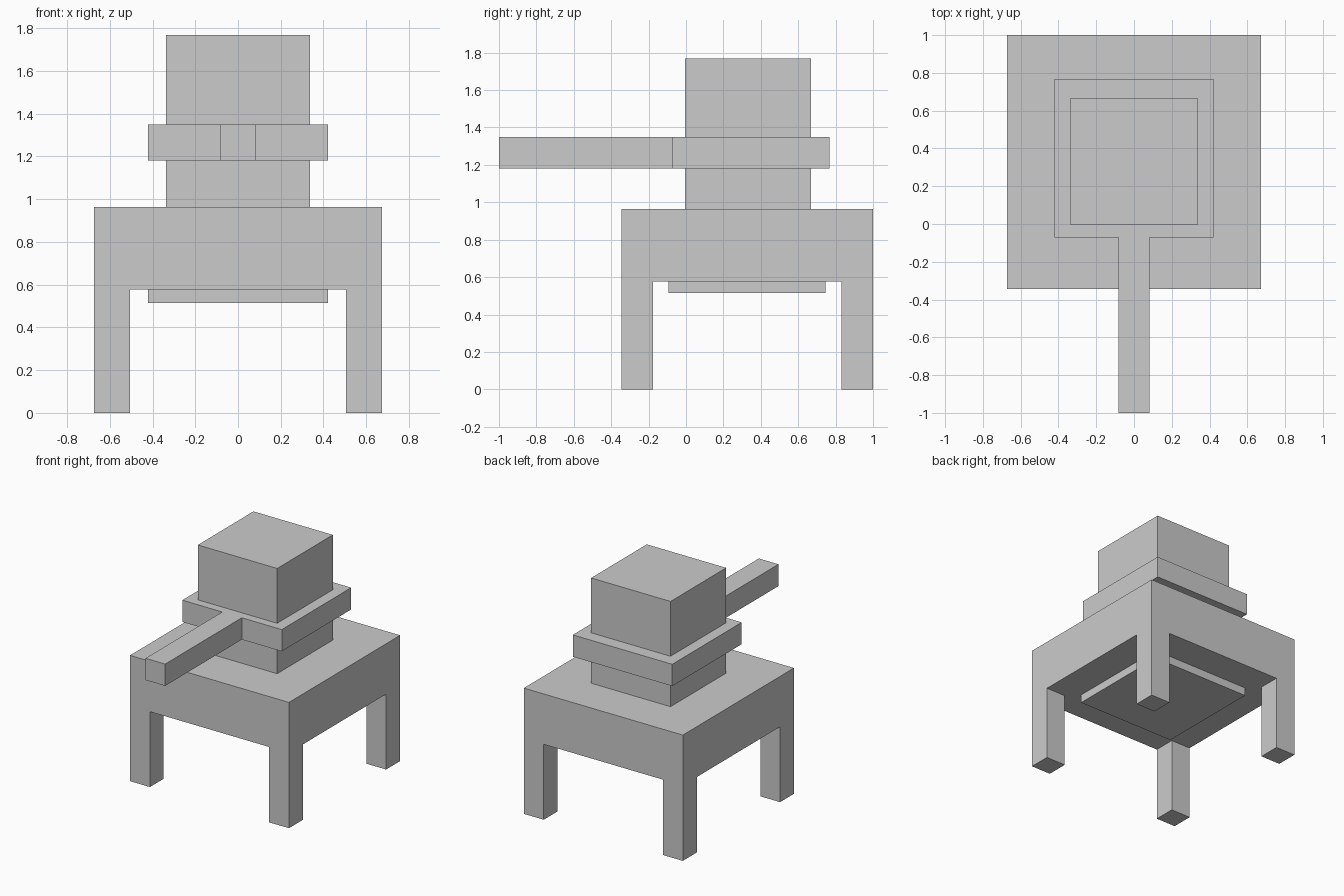
import bpy, bmesh
from mathutils import Vector

if "Cube" in bpy.data.objects:
    bpy.data.objects.remove(bpy.data.objects["Cube"])


def finish(name, bm):
    bmesh.ops.recalc_face_normals(bm, faces=bm.faces)
    mesh = bpy.data.meshes.new(name)
    bm.to_mesh(mesh)
    bm.free()
    obj = bpy.data.objects.new(name, mesh)
    bpy.context.collection.objects.link(obj)
    return obj


def extrude(bm, faces, dz):
    geom = bmesh.ops.extrude_face_region(bm, geom=faces)["geom"]
    verts = [g for g in geom if isinstance(g, bmesh.types.BMVert)]
    bmesh.ops.translate(bm, verts=verts, vec=Vector((0, 0, dz)))


def prism(name, outline, z0, z1):
    bm = bmesh.new()
    face = bm.faces.new([bm.verts.new((x, y, z0)) for x, y in outline])
    extrude(bm, [face], z1 - z0)
    return finish(name, bm)


def block(name, half_x, y0, y1, z0, z1):
    outline = [(-half_x, y0), (half_x, y0), (half_x, y1), (-half_x, y1)]
    return prism(name, outline, z0, z1)


# Table body: 3 x 3 slab whose corner cells are pulled down into legs
xs = (-0.673, -0.505, 0.505, 0.673)
ys = (-0.345, -0.177, 0.831, 1.0)
z_under, z_top = 0.577, 0.963
bm = bmesh.new()
v = [[bm.verts.new((x, y, z_under)) for y in ys] for x in xs]
cells = {(i, j): bm.faces.new((v[i][j], v[i + 1][j], v[i + 1][j + 1], v[i][j + 1]))
         for i in range(3) for j in range(3)}
top = bmesh.ops.duplicate(bm, geom=list(bm.verts) + list(bm.edges) + list(bm.faces))
bmesh.ops.translate(bm, verts=[g for g in top["geom"] if isinstance(g, bmesh.types.BMVert)],
                    vec=Vector((0, 0, z_top - z_under)))
bmesh.ops.bridge_loops(bm, edges=[e for e in bm.edges if e.is_boundary])
corners = [cells[i, j] for i in (0, 2) for j in (0, 2)]
for face in corners:
    extrude(bm, [face], -z_under)
bmesh.ops.dissolve_limit(bm, angle_limit=0.01, verts=bm.verts, edges=bm.edges)
finish("table_with_legs", bm)

# Plate under the table
block("under_plate", 0.421, -0.094, 0.747, 0.514, z_under)

# Central column
block("column", 0.336, -0.006, 0.667, z_top, 1.769)

# Collar around the column, with a bar handle reaching forward
collar = [(-0.421, -0.072), (-0.083, -0.072), (-0.083, -1.0), (0.083, -1.0),
          (0.083, -0.072), (0.421, -0.072), (0.421, 0.768), (-0.421, 0.768)]
prism("collar_with_handle", collar, 1.182, 1.349)
